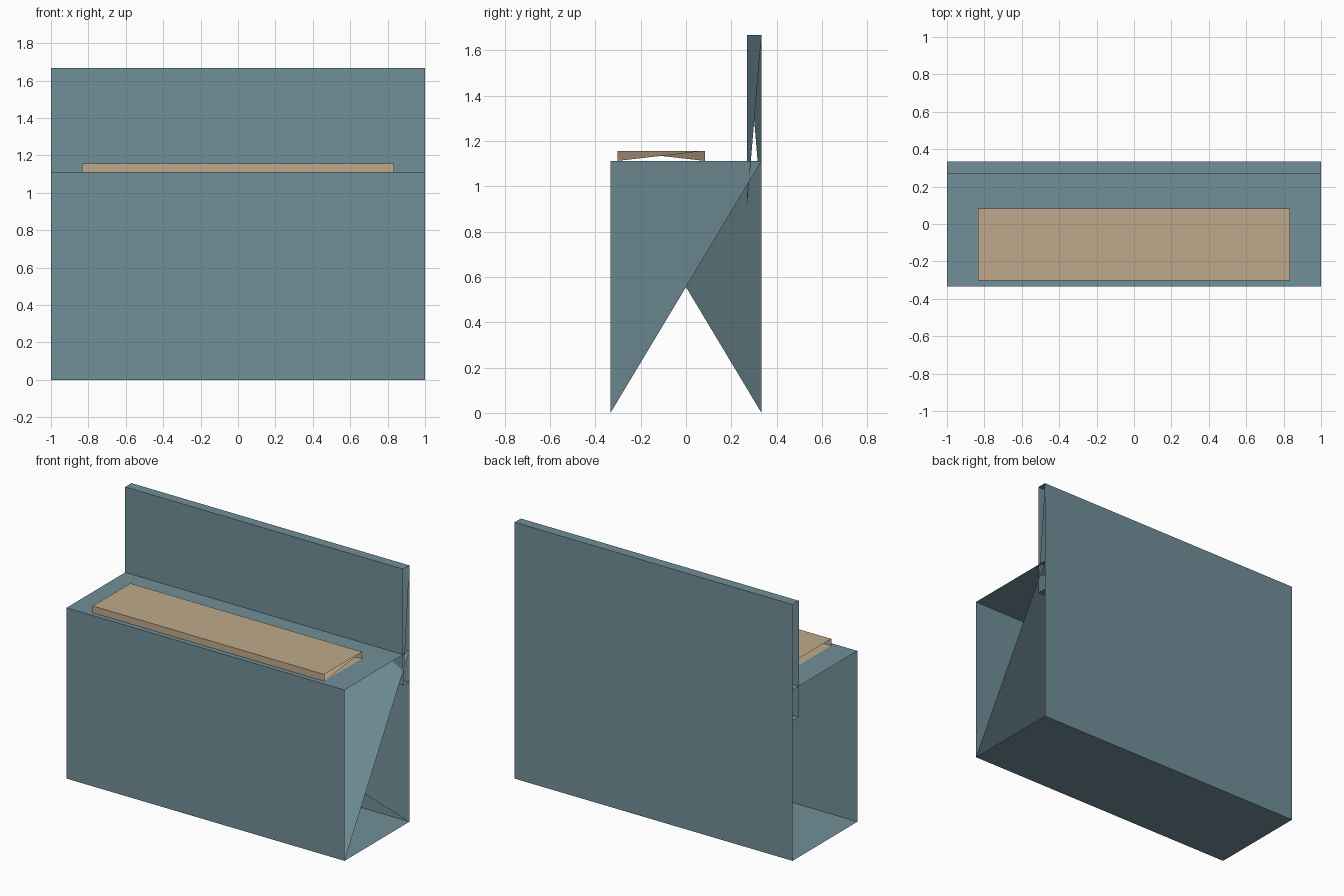
import bpy, bmesh
from mathutils import Vector

if "Cube" in bpy.data.objects:
    bpy.data.objects.remove(bpy.data.objects["Cube"])


def material(name, rgb):
    m = bpy.data.materials.new(name)
    m.diffuse_color = (*rgb, 1)
    m.use_nodes = True
    m.node_tree.nodes["Principled BSDF"].inputs["Base Color"].default_value = m.diffuse_color
    return m


def open_box(name, lo, hi, mat):
    """Box with open ends, closed inside by one folded sheet running corner to corner."""
    lo, hi = Vector(lo), Vector(hi)
    bm = bmesh.new()
    bmesh.ops.create_cube(bm, size=1)
    for v in bm.verts:
        v.co = Vector([(lo[i] + hi[i]) / 2 + v.co[i] * (hi[i] - lo[i]) for i in range(3)])
    bm.normal_update()
    ends = [f for f in bm.faces if abs(f.normal.x) > 0.9]
    bmesh.ops.delete(bm, geom=ends, context='FACES_ONLY')

    def corner(x, y, z):
        p = Vector((x, y, z))
        return min(bm.verts, key=lambda v: (v.co - p).length)

    # folded inner sheet
    right_front_low = corner(hi.x, lo.y, lo.z)
    right_back_low = corner(hi.x, hi.y, lo.z)
    right_back_top = corner(hi.x, hi.y, hi.z)
    left_front_top = corner(lo.x, lo.y, hi.z)
    bm.faces.new((right_front_low, right_back_top, left_front_top))
    bm.faces.new((right_back_low, right_back_top, left_front_top))

    me = bpy.data.meshes.new(name)
    bm.to_mesh(me)
    bm.free()
    me.materials.append(mat)
    ob = bpy.data.objects.new(name, me)
    bpy.context.collection.objects.link(ob)
    return ob


blue_grey = material("blue_grey", (0.165, 0.275, 0.315))
beige = material("beige", (0.52, 0.40, 0.26))

# main cabinet, raised back panel, and slab on top
open_box("cabinet_body", (-1, -0.333, 0), (1, 0.333, 1.111), blue_grey)
open_box("back_panel", (-1, 0.269, 0.91), (1, 0.333, 1.667), blue_grey)
open_box("top_slab", (-0.833, -0.303, 1.112), (0.833, 0.083, 1.156), beige)
